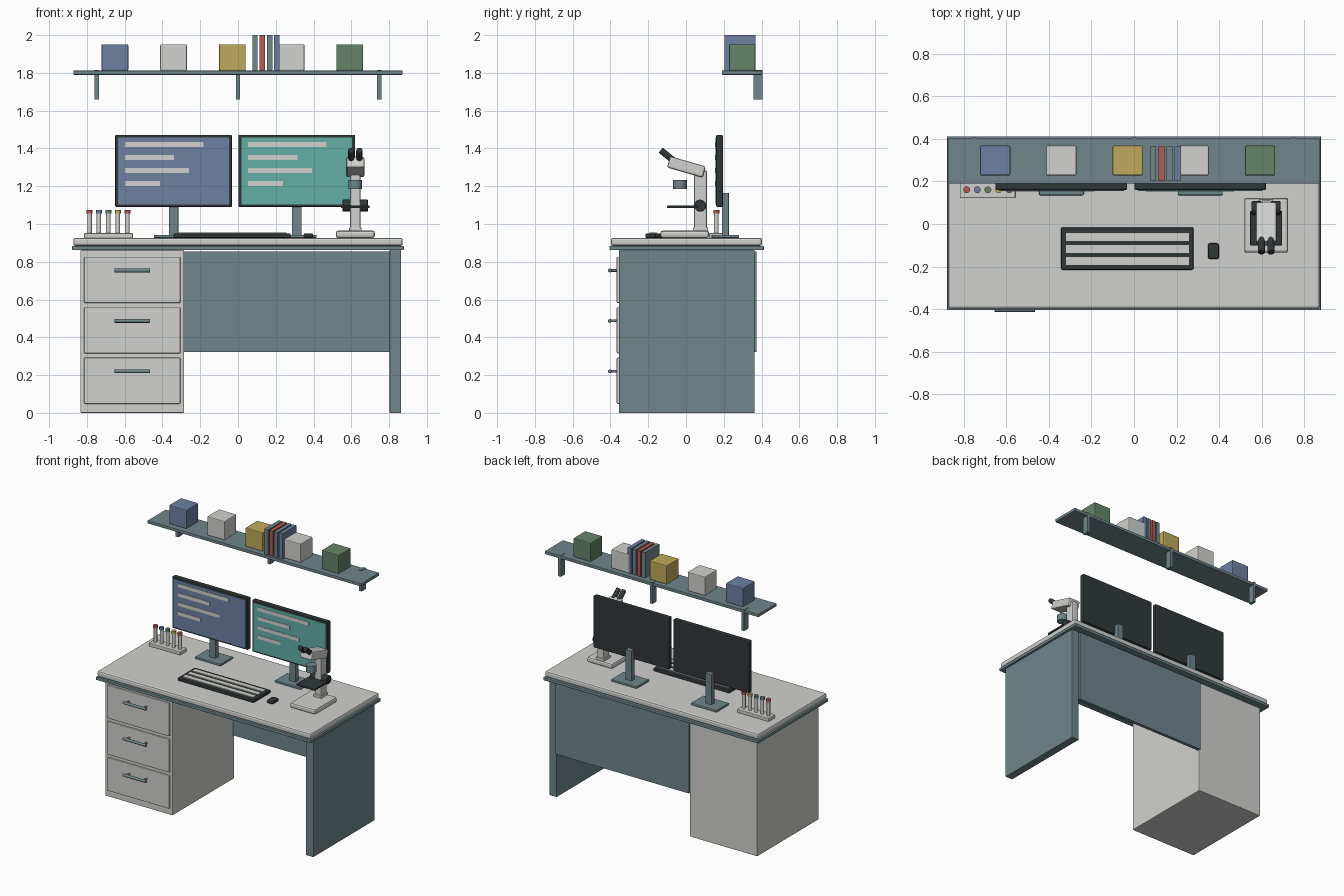
import bpy
import math
from mathutils import Vector

cube = bpy.data.objects.get("Cube")
if cube:
    bpy.data.objects.remove(cube, do_unlink=True)


def material(name, rgb):
    m = bpy.data.materials.new(name)
    m.use_nodes = True
    color = (*rgb, 1)
    m.diffuse_color = color
    m.node_tree.nodes["Principled BSDF"].inputs["Base Color"].default_value = color
    return m


white = material("off_white", (0.64, 0.64, 0.63))
slate = material("slate", (0.16, 0.24, 0.26))
dark = material("charcoal", (0.03, 0.039, 0.039))
blue = material("blue", (0.155, 0.22, 0.36))
teal = material("teal", (0.125, 0.43, 0.39))
red = material("red", (0.46, 0.10, 0.09))
yellow = material("yellow", (0.52, 0.40, 0.10))
green = material("green", (0.13, 0.23, 0.14))


def finish(obj, name, mat, bevel=0):
    obj.name = name
    obj.data.materials.append(mat)
    if bevel:
        mod = obj.modifiers.new("Bevel", "BEVEL")
        mod.width = bevel
        mod.segments = 2
        mod.limit_method = 'ANGLE'
    return obj


def box(name, mat, x, y, z, bevel=0):
    """Box from (min, max) ranges along each axis."""
    ranges = (x, y, z)
    bpy.ops.mesh.primitive_cube_add(size=1, location=[(a + b) / 2 for a, b in ranges])
    obj = bpy.context.object
    obj.scale = [b - a for a, b in ranges]
    bpy.ops.object.transform_apply(location=False, rotation=False, scale=True)
    return finish(obj, name, mat, bevel)


def tube(name, mat, start, end, radius, bevel=0, sides=20):
    """Cylinder between two points."""
    start, end = Vector(start), Vector(end)
    axis = end - start
    bpy.ops.mesh.primitive_cylinder_add(vertices=sides, radius=radius, depth=axis.length,
                                        location=(start + end) / 2)
    obj = bpy.context.object
    obj.rotation_euler = axis.to_track_quat('Z', 'Y').to_euler()
    bpy.ops.object.shade_smooth_by_angle(angle=math.radians(40))
    return finish(obj, name, mat, bevel)


def around(c, half):
    return (c - half, c + half)


# Desk body
box("desk_top", white, (-0.872, 0.872), (-0.398, 0.402), (0.884, 0.927), 0.012)
box("desk_trim", slate, (-0.878, 0.878), (-0.405, 0.412), (0.862, 0.884), 0.004)
box("drawer_cabinet", white, (-0.835, -0.285), (-0.355, 0.362), (0, 0.862), 0.005)
box("side_panel", slate, (0.803, 0.863), (-0.355, 0.362), (0, 0.862), 0.002)
box("back_panel", slate, (-0.285, 0.803), (0.35, 0.374), (0.323, 0.855))

# Drawers with bar handles
for i in range(3):
    z = 0.17 + 0.267 * i
    box(f"drawer_front_{i}", white, (-0.815, -0.305), (-0.367, -0.35), around(z, 0.122), 0.005)
    h = z + 0.05
    tube(f"drawer_handle_{i}", slate, (-0.655, -0.403, h), (-0.465, -0.403, h), 0.01, 0.003)
    for x in (-0.63, -0.49):
        tube(f"handle_post_{i}", slate, (x, -0.403, h), (x, -0.365, h), 0.007, sides=12)

# Monitors with lines on the screen
for side, x, screen in (("right", -0.341, blue), ("left", 0.311, teal)):
    box(f"{side}_monitor", dark, around(x, 0.309), (0.16, 0.195), (1.09, 1.472), 0.006)
    box(f"{side}_screen", screen, around(x, 0.293), (0.156, 0.162), (1.104, 1.457))
    for row, length in enumerate((0.415, 0.26, 0.338, 0.185)):
        z = 1.421 - 0.069 * row
        box(f"{side}_screen_line", white, (x - 0.257, x - 0.257 + length),
            (0.153, 0.158), around(z, 0.013))
    box(f"{side}_monitor_neck", slate, around(x, 0.025), (0.19, 0.227), (0.93, 1.165), 0.003)
    box(f"{side}_monitor_base", slate, around(x, 0.105), (0.135, 0.28), (0.926, 0.943), 0.005)

# Keyboard and mouse
box("keyboard", dark, (-0.342, 0.279), (-0.215, -0.016), (0.926, 0.95), 0.006)
for y in (-0.061, -0.117, -0.173):
    box("key_row", white, (-0.32, 0.258), around(y, 0.019), (0.948, 0.956))
box("mouse", dark, around(0.373, 0.026), (-0.165, -0.09), (0.926, 0.951), 0.01)

# Test tube rack
box("tube_rack", white, (-0.815, -0.557), (0.122, 0.2), (0.926, 0.952), 0.004)
for i, cap in enumerate((red, blue, green, yellow, red)):
    x = -0.786 + 0.05 * i
    tube("test_tube", white, (x, 0.161, 0.95), (x, 0.161, 1.057), 0.012)
    tube("tube_cap", cap, (x, 0.161, 1.055), (x, 0.161, 1.075), 0.016)

# Microscope
mx = 0.621
box("microscope_base", white, around(mx, 0.103), (-0.135, 0.122), (0.926, 0.965), 0.012)
box("microscope_foot", white, around(mx, 0.033), (0.036, 0.117), (0.96, 0.982), 0.005)
box("microscope_column", white, around(mx, 0.027), (0.042, 0.11), (0.965, 1.285), 0.008)
arm = box("microscope_arm", white, around(mx, 0.048), (-0.096, 0.1), around(1.302, 0.031), 0.01)
arm.rotation_euler.x = math.radians(-16)
box("microscope_stage", dark, around(mx, 0.075), (-0.1, 0.06), (1.084, 1.097), 0.002)
tube("focus_knobs", dark, (mx - 0.068, 0.075, 1.097), (mx + 0.068, 0.075, 1.097), 0.032, 0.004)
tube("objective", slate, (mx, -0.032, 1.185), (mx, -0.032, 1.234), 0.036)
for x in (mx - 0.022, mx + 0.022):
    tube("eyepiece", dark, (x, -0.134, 1.391), (x, -0.065, 1.335), 0.017, 0.003)

# Wall shelf with brackets
box("shelf", slate, (-0.872, 0.872), (0.19, 0.402), (1.79, 1.812), 0.003)
for x in (-0.748, 0, 0.748):
    box("shelf_bracket", slate, around(x, 0.011), (0.358, 0.406), (1.66, 1.816))

# Storage boxes and books
for i, mat in enumerate((blue, white, yellow, white, green)):
    box("storage_box", mat, around(-0.652 + 0.311 * i, 0.071), (0.228, 0.368),
        (1.812, 1.951), 0.006)
for i, mat in enumerate((slate, red, slate, blue)):
    box("book", mat, around(0.09 + 0.0385 * i, 0.0145), (0.203, 0.367), (1.812, 2.0))
